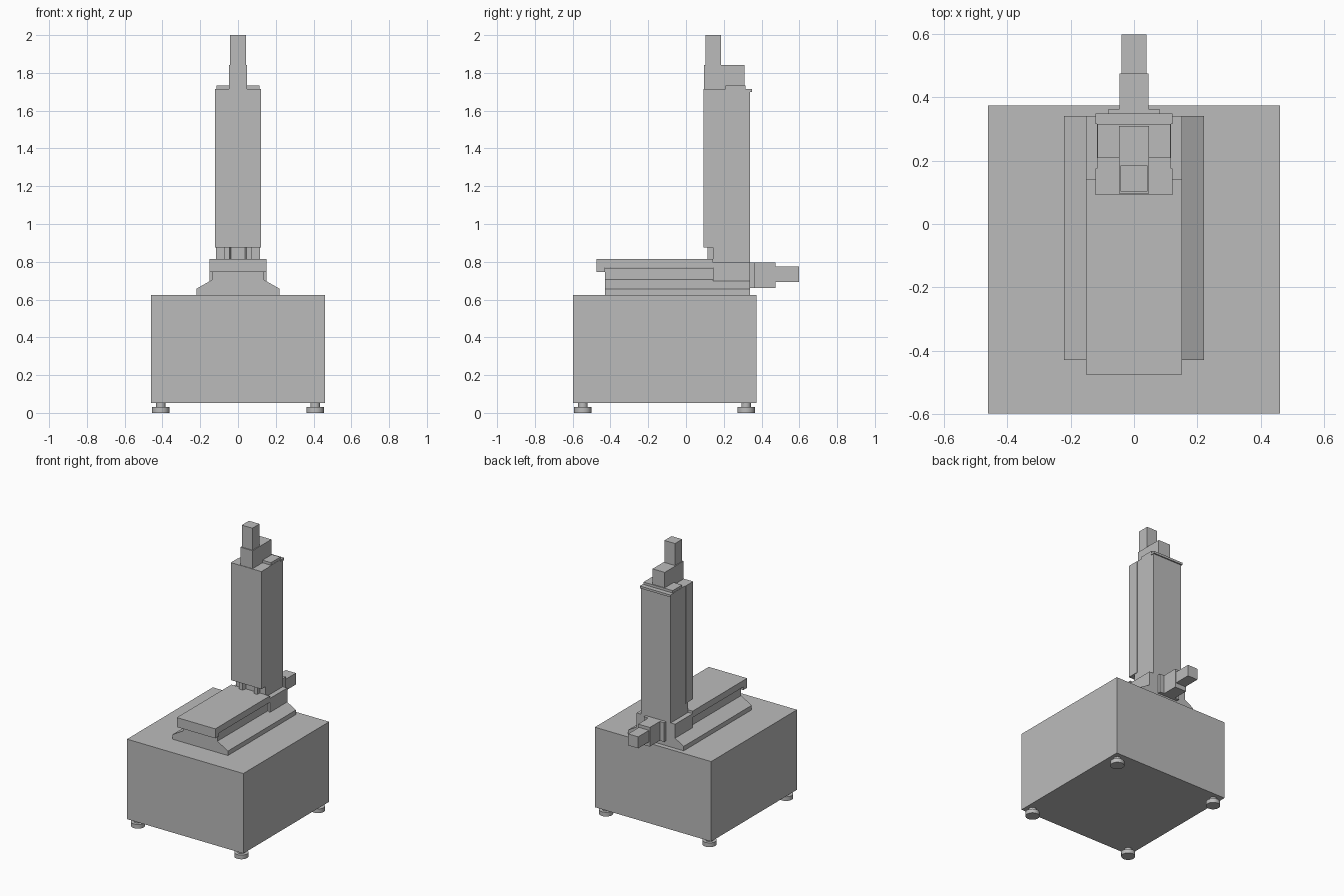
import bpy
import bmesh

cube = bpy.data.objects.get("Cube")
if cube:
    bpy.data.objects.remove(cube)

grey = bpy.data.materials.new("machine_grey")
grey.use_nodes = True
grey.diffuse_color = (0.5, 0.5, 0.5, 1)
grey.node_tree.nodes["Principled BSDF"].inputs["Base Color"].default_value = (0.5, 0.5, 0.5, 1)


def prism(name, outline, start, end, axis):
    """Extrude a closed outline along y (outline in x, z) or z (outline in x, y)."""
    def place(a, b, t):
        return (a, t, b) if axis == "y" else (a, b, t)
    bm = bmesh.new()
    rings = [[bm.verts.new(place(a, b, t)) for a, b in outline] for t in (start, end)]
    bm.faces.new(rings[0])
    bm.faces.new(rings[1])
    n = len(outline)
    for i in range(n):
        j = (i + 1) % n
        bm.faces.new((rings[0][i], rings[0][j], rings[1][j], rings[1][i]))
    bmesh.ops.recalc_face_normals(bm, faces=bm.faces)
    mesh = bpy.data.meshes.new(name)
    bm.to_mesh(mesh)
    bm.free()
    mesh.materials.append(grey)
    obj = bpy.data.objects.new(name, mesh)
    bpy.context.collection.objects.link(obj)
    return obj


def block(name, half_x, y, z):
    """Box centred on x = 0."""
    outline = [(-half_x, y[0]), (half_x, y[0]), (half_x, y[1]), (-half_x, y[1])]
    return prism(name, outline, z[0], z[1], "z")


def cylinder(name, x, y, radius, z0, z1):
    bpy.ops.mesh.primitive_cylinder_add(vertices=32, radius=radius, depth=z1 - z0,
                                        location=(x, y, (z0 + z1) / 2))
    obj = bpy.context.object
    obj.name = name
    obj.data.materials.append(grey)
    bpy.ops.object.shade_smooth_by_angle()


# Cabinet and levelling feet
block("cabinet", 0.46, (-0.597, 0.373), (0.053, 0.625))
for side, x in (("right", -0.409), ("left", 0.409)):
    for end, y in (("front", -0.546), ("back", 0.318)):
        cylinder(f"{end}_{side}_foot_pad", x, y, 0.046, 0, 0.03)
        cylinder(f"{end}_{side}_foot_stem", x, y, 0.025, 0.03, 0.056)

# Bed with sloping shoulders
half = [(0.22, 0.625), (0.22, 0.657), (0.137, 0.705), (0.137, 0.766)]
prism("bed", half + [(-x, z) for x, z in reversed(half)], -0.428, 0.34, "y")

# Sliding table with a lip hanging over the front of the bed
block("table", 0.152, (-0.474, 0.142), (0.769, 0.815))
block("table_front_lip", 0.152, (-0.474, -0.43), (0.747, 0.769))

# Column foot, column and front carriage cover
block("column_foot", 0.152, (0.142, 0.34), (0.697, 0.797))
block("column", 0.117, (0.142, 0.34), (0.797, 1.715))
block("carriage_cover", 0.121, (0.092, 0.175), (0.875, 1.715))

# Dovetail rails below the cover
for side, s in (("right", -1), ("left", 1)):
    rail = [(0.073, 0.142), (0.073, 0.115), (0.045, 0.115), (0.036, 0.142)]
    prism(f"{side}_column_rail", [(s * x, y) for x, y in rail], 0.815, 0.88, "z")

# Column top and vertical drive
block("column_back_lip", 0.121, (0.315, 0.349), (1.7, 1.716))
block("column_cap", 0.115, (0.208, 0.315), (1.715, 1.733))
block("vertical_drive_housing", 0.048, (0.096, 0.309), (1.715, 1.843))
block("vertical_motor", 0.042, (0.103, 0.184), (1.843, 2.0))

# Rear table drive
block("rear_drive_flange", 0.08, (0.34, 0.362), (0.66, 0.797))
block("rear_drive_housing", 0.046, (0.362, 0.475), (0.66, 0.797))
block("rear_motor", 0.04, (0.475, 0.597), (0.693, 0.775))
